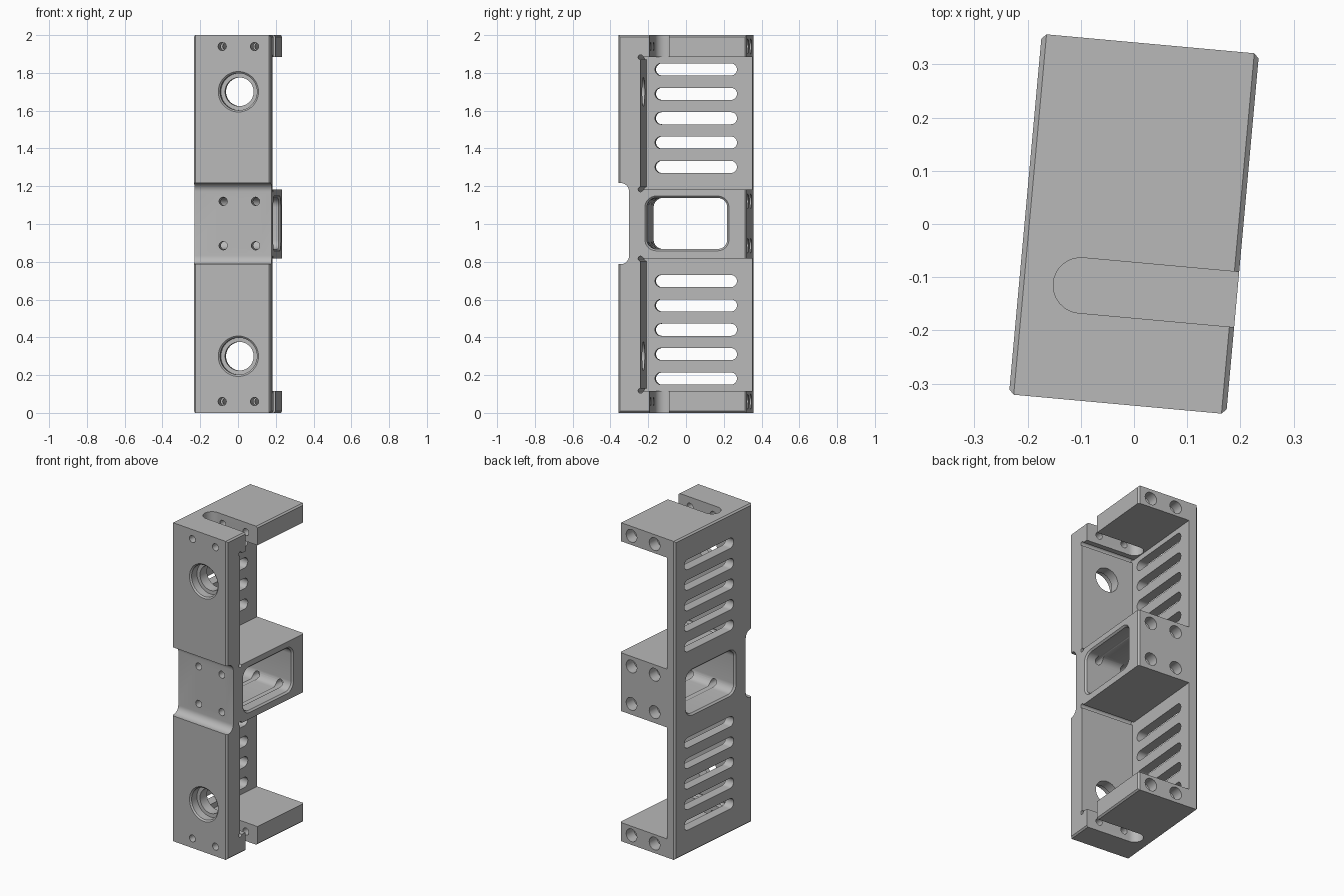
import bpy, bmesh, math
from mathutils import Vector

if "Cube" in bpy.data.objects:
    bpy.data.objects.remove(bpy.data.objects["Cube"])

W, D, H = 0.205, 0.34, 2.0          # half width, half depth, height
MID = H / 2
TILT = math.radians(-5.2)

grey = bpy.data.materials.new("machined_grey")
grey.use_nodes = True
colour = (0.48, 0.48, 0.48, 1)
grey.diffuse_color = colour
grey.node_tree.nodes["Principled BSDF"].inputs["Base Color"].default_value = colour


def make_object(name, bm):
    bmesh.ops.recalc_face_normals(bm, faces=bm.faces)
    mesh = bpy.data.meshes.new(name)
    bm.to_mesh(mesh)
    bm.free()
    mesh.materials.append(grey)
    obj = bpy.data.objects.new(name, mesh)
    bpy.context.collection.objects.link(obj)
    return obj


# Solid body, chamfered around its two side faces
bm = bmesh.new()
bmesh.ops.create_cube(bm, size=2)
for v in bm.verts:
    v.co = Vector((v.co.x * W, v.co.y * D, MID + v.co.z * MID))
bm.normal_update()
rim = [e for e in bm.edges if any(abs(f.normal.x) > 0.9 for f in e.link_faces)]
bmesh.ops.bevel(bm, geom=rim, offset=0.009, segments=1, affect='EDGES')
body = make_object("bracket_body", bm)


def outline(a0, a1, b0, b1, r, seg):
    """Rounded rectangle; a circle or slot when r is half its width."""
    if r == 0:
        return [(a0, b0), (a1, b0), (a1, b1), (a0, b1)]
    pts = []
    corners = [(a1 - r, b1 - r), (a0 + r, b1 - r), (a0 + r, b0 + r), (a1 - r, b0 + r)]
    for q, (ca, cb) in enumerate(corners):
        for i in range(seg + 1):
            t = math.pi / 2 * (q + i / seg)
            p = (ca + r * math.cos(t), cb + r * math.sin(t))
            if not pts or math.dist(p, pts[-1]) > 1e-5:
                pts.append(p)
    if math.dist(pts[0], pts[-1]) < 1e-5:
        pts.pop()
    return pts


def cut(axis, a, b, r, stations, seg=8):
    """Cut a rounded hole along an axis; stations are (position, growth)."""
    bm = bmesh.new()
    rings = []
    for pos, g in stations:
        ring = []
        for p, q in outline(a[0] - g, a[1] + g, b[0] - g, b[1] + g, r + g if r else 0, seg):
            co = [p, q]
            co.insert(axis, pos)
            ring.append(bm.verts.new(co))
        rings.append(ring)
    for lo, hi in zip(rings, rings[1:]):
        for i in range(len(lo)):
            j = (i + 1) % len(lo)
            bm.faces.new((lo[i], lo[j], hi[j], hi[i]))
    bm.faces.new(rings[0])
    bm.faces.new(rings[-1])
    cutter = make_object("cutter", bm)
    cutter.hide_render = True
    mod = body.modifiers.new("cut", 'BOOLEAN')
    mod.operation, mod.solver, mod.object = 'DIFFERENCE', 'EXACT', cutter
    graph = bpy.context.evaluated_depsgraph_get()
    result = bpy.data.meshes.new_from_object(body.evaluated_get(graph))
    body.modifiers.clear()
    body.data = result
    bpy.data.objects.remove(cutter)


def span(centre, half):
    return (centre - half, centre + half)


WALL, PLATE = -0.145, -0.223         # inner faces of side wall and front plate
BORE_X = 0.033

# Two open bays, mirrored about mid height
for s in (-1, 1):
    near, far = MID + s * 0.183, MID + s * 0.883
    cut(0, (PLATE, 0.5), (min(near, far), max(near, far)), 0, [(WALL, 0), (0.5, 0)])
    # Corner relief grooves
    for z in (near, far):
        cut(0, span(PLATE, 0.013), span(z, 0.013), 0.013, [(WALL + 0.001, 0), (0.5, 0)], 4)
    # Ventilation slots in the side wall
    for i in range(5):
        z = MID + s * (0.302 + 0.129 * i)
        cut(0, (-0.178, 0.258), span(z, 0.032), 0.032, [(-0.5, 0), (-0.1, 0)])
    # Stepped bore in the front plate
    cut(1, span(BORE_X, 0.076), span(MID + s * 0.7, 0.076), 0.076,
        [(-0.36, 0.036), (-D, 0.031), (-D + 0.008, 0.022), (-0.285, 0.022),
         (-0.284, 0), (-0.15, 0)], 12)
    # Open-ended slot in the end shelf
    end = sorted((MID + s * 0.87, MID + s * 1.1))
    cut(2, (-0.141, 0.5), span(-0.124, 0.052), 0.052, [(z, 0) for z in end])

# Front recess with filleted corners
cut(0, (-0.6, -0.284), (0.787, 1.217), 0.045, [(-0.5, 0), (0.5, 0)])

# Window through the central block, with chamfered rims
cut(0, (-0.19, 0.237), (0.868, 1.138), 0.05,
    [(-0.225, 0.03), (-W, 0.01), (-W + 0.01, 0), (W - 0.01, 0), (W, 0.01), (0.225, 0.03)])

# Bolt holes with counterbores at the back
for z in (0.06, 0.885, 1.12, 1.94):
    for x in (BORE_X - 0.086, BORE_X + 0.086):
        cut(1, span(x, 0.022), span(z, 0.022), 0.022,
            [(-0.5, 0), (0.27, 0), (0.271, 0.018), (0.5, 0.018)], 5)

# Turn the finished part to its standing angle
body.rotation_euler.z = TILT
bpy.context.view_layer.objects.active = body
body.select_set(True)
bpy.ops.object.shade_smooth_by_angle(angle=math.radians(30))
